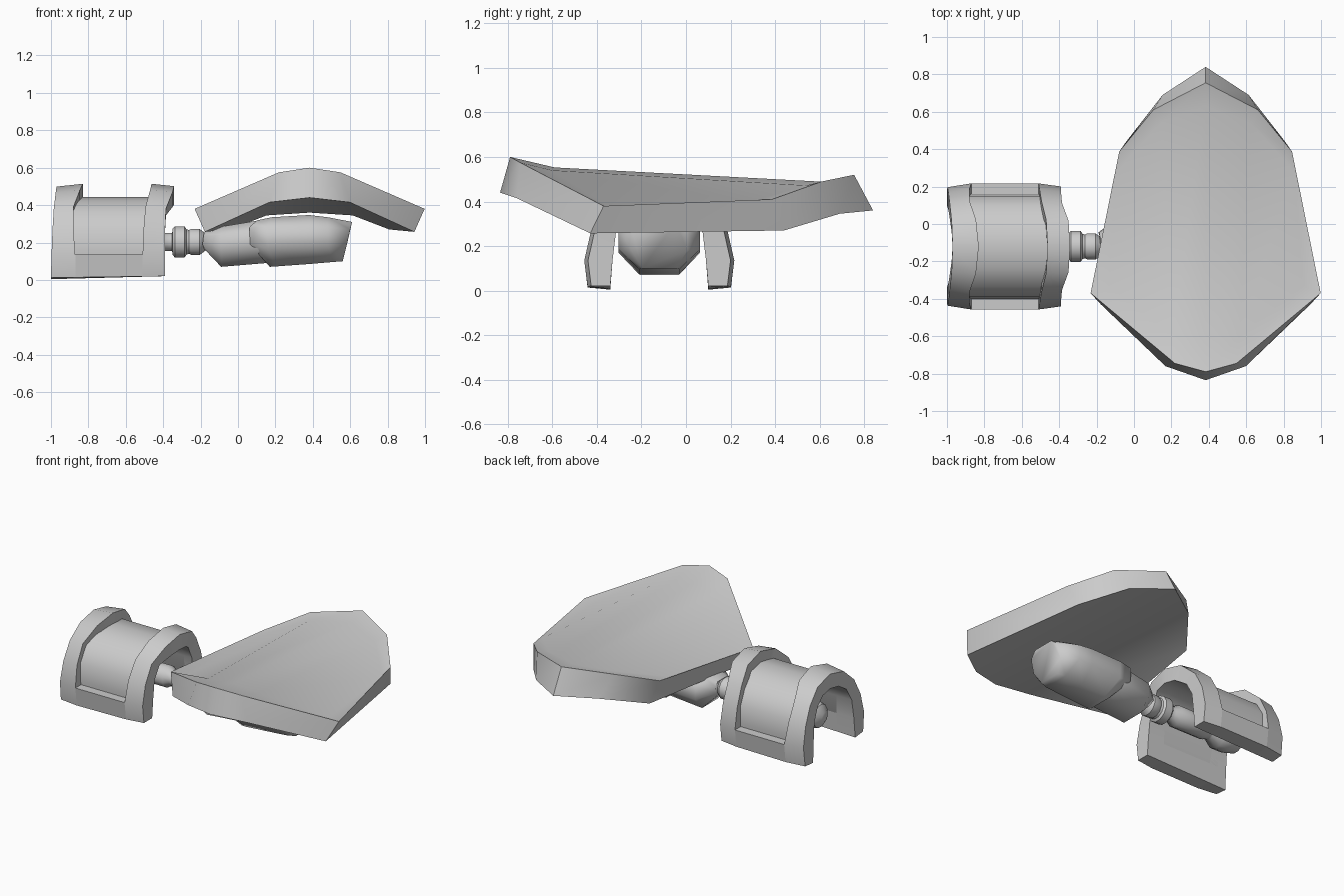
import bpy, bmesh, math

if "Cube" in bpy.data.objects:
    bpy.data.objects.remove(bpy.data.objects["Cube"])

grey = bpy.data.materials.new("plain grey")
grey.diffuse_color = (0.6, 0.6, 0.6, 1)
grey.use_nodes = True
grey.node_tree.nodes["Principled BSDF"].inputs["Base Color"].default_value = grey.diffuse_color
CY = -0.12  # centre line of the cuff, joint and arm


def loft(name, rings, angle=30):
    """Skin a list of equal-length point rings and cap both ends."""
    bm = bmesh.new()
    vs = [[bm.verts.new(p) for p in r] for r in rings]
    n = len(rings[0])
    for a, b in zip(vs, vs[1:]):
        for i in range(n):
            j = (i + 1) % n
            bm.faces.new((a[i], a[j], b[j], b[i]))
    bm.faces.new(vs[0][::-1])
    bm.faces.new(vs[-1])
    bmesh.ops.remove_doubles(bm, verts=bm.verts, dist=0.0005)
    bmesh.ops.recalc_face_normals(bm, faces=bm.faces)
    me = bpy.data.meshes.new(name)
    bm.to_mesh(me)
    bm.free()
    me.materials.append(grey)
    ob = bpy.data.objects.new(name, me)
    bpy.context.collection.objects.link(ob)
    bpy.ops.object.select_all(action='DESELECT')
    ob.select_set(True)
    bpy.context.view_layer.objects.active = ob
    bpy.ops.object.shade_smooth_by_angle(angle=math.radians(angle))
    return ob


def foot(x, z):
    """Tilt the soles slightly upward toward the joint."""
    return z + max(0, .02 - z) * (x + 1) / .6


def arch(name, stations, taper_left=0, taper_right=0):
    """Stations run from foot to crown: outer (y, z), inner (y, z), left x, right x."""
    def outer_point(x, y, z, t):
        return (x, y * (1 - t), z - t * .25 * max(0, z - .15) / .36)
    half = []
    for (oy, oz), (iy, iz), xl, xr in stations:
        half.append([outer_point(xl, oy, oz, taper_left), outer_point(xr, oy, oz, taper_right),
                     (xr, iy, iz), (xl, iy, iz)])
    half = [[(x, y, foot(x, z)) for x, y, z in r] for r in half]
    other = [[(x, -y, z) for x, y, z in r] for r in half[-2::-1]]
    return loft(name, [[(x, CY + y, z) for x, y, z in r] for r in half + other], 40)


# --- Cuff: two raised hoops, a recessed shell and the side bars ---
outer = [(.322, .012), (.337, .135), (.306, .27), (.245, .39), (.145, .48), (0, .514)]
inner = [(.22, .004), (.21, .135), (.195, .26), (.15, .345), (.08, .39), (0, .402)]
shell = [(.275, .10), (.28, .16), (.27, .27), (.215, .36), (.12, .425), (0, .443)]

arch("cuff_outer_hoop", list(zip(outer, inner, [-1, -.997, -.992, -.985, -.975, -.97],
                                 [-.87, -.87, -.88, -.88, -.845, -.83])), taper_left=.06)
arch("cuff_inner_hoop", list(zip(outer, inner, [-.51, -.51, -.505, -.495, -.47, -.462],
                                 [-.39, -.39, -.39, -.385, -.35, -.342])), taper_right=.05)
arch("cuff_shell", [(o, i, -.93, -.45) for o, i in zip(shell, [(.235, .10)] + inner[1:])])
for side, label in ((-1, "front"), (1, "back")):
    section = [(.322, .012), (.337, .135), (.21, .135), (.22, .004)]
    loft("cuff_%s_bar" % label,
         [[(x, CY + side * y, foot(x, z)) for y, z in section] for x in (-.87, -.51)])

# --- Shaft with a faceted knob inside the cuff and two collars outside ---
profile = [(-.93, .03), (-.90, .075), (-.83, .095), (-.75, .095), (-.69, .06), (-.67, .06),
           (-.65, .07), (-.42, .07), (-.39, .05), (-.352, .05), (-.35, .072), (-.338, .085),
           (-.285, .085), (-.275, .07), (-.262, .066), (-.25, .072), (-.205, .072), (-.17, .045)]
N = 12
loft("joint_shaft", [[(x, CY + r * math.cos(2 * math.pi * (k + .5) / N),
                       .203 + r * math.sin(2 * math.pi * (k + .5) / N)) for k in range(N)]
                     for x, r in profile], 35)


def arm_ring(points):
    """Half a section, bottom to top, as (x, half width, z), mirrored across the centre."""
    return ([(x, CY + y, z) for x, y, z in points]
            + [(x, CY - y, z) for x, y, z in reversed(points)])


# --- Forearm in two overlapping segments ---
loft("arm_front_segment", [
    arm_ring([(-.18, .045, .165), (-.19, .075, .19), (-.185, .075, .235), (-.18, .045, .255)]),
    arm_ring([(-.09, .08, .07), (-.09, .15, .15), (-.09, .15, .24), (-.09, .08, .285)]),
    arm_ring([(.15, .08, .09), (.13, .16, .17), (.12, .16, .27), (.12, .08, .32)])], 60)
loft("arm_main_segment", [
    arm_ring([(.17, .085, .07), (.065, .165, .19), (.06, .165, .28), (.10, .085, .318)]),
    arm_ring([(.20, .09, .072), (.16, .183, .17), (.16, .183, .285), (.18, .09, .335)]),
    arm_ring([(.38, .09, .085), (.38, .183, .178), (.38, .183, .29), (.38, .09, .347)]),
    arm_ring([(.51, .09, .096), (.48, .183, .185), (.48, .183, .28), (.48, .09, .335)]),
    arm_ring([(.56, .075, .10), (.58, .125, .18), (.60, .125, .27), (.61, .075, .31)])], 85)

# --- Shield: lengthwise columns, top front to back, then underside back to front ---
MID = .383
columns = [
    [(0, -.79, .60), (0, -.59, .553), (0, .63, .488), (0, .755, .52),
     (0, .84, .36), (0, -.835, .44)],
    [(.165, -.745, .575), (.18, -.60, .54), (.24, .54, .472), (.28, .61, .49),
     (.23, .69, .345), (.215, -.76, .415)],
    [(.615, -.37, .38), (.52, -.33, .368), (.475, .28, .398), (.462, .387, .41),
     (.425, .44, .27), (.56, -.43, .257)],
]
rim = list(columns[2])  # outer edge, which meets the last column at its corners
rim[1], rim[2] = rim[0], rim[3]
columns.append(rim)
left = [[(MID - x, y, z) for x, y, z in c] for c in reversed(columns)]
right = [[(MID + x, y, z) for x, y, z in c] for c in columns[1:]]
loft("shield", left + right, 57)
